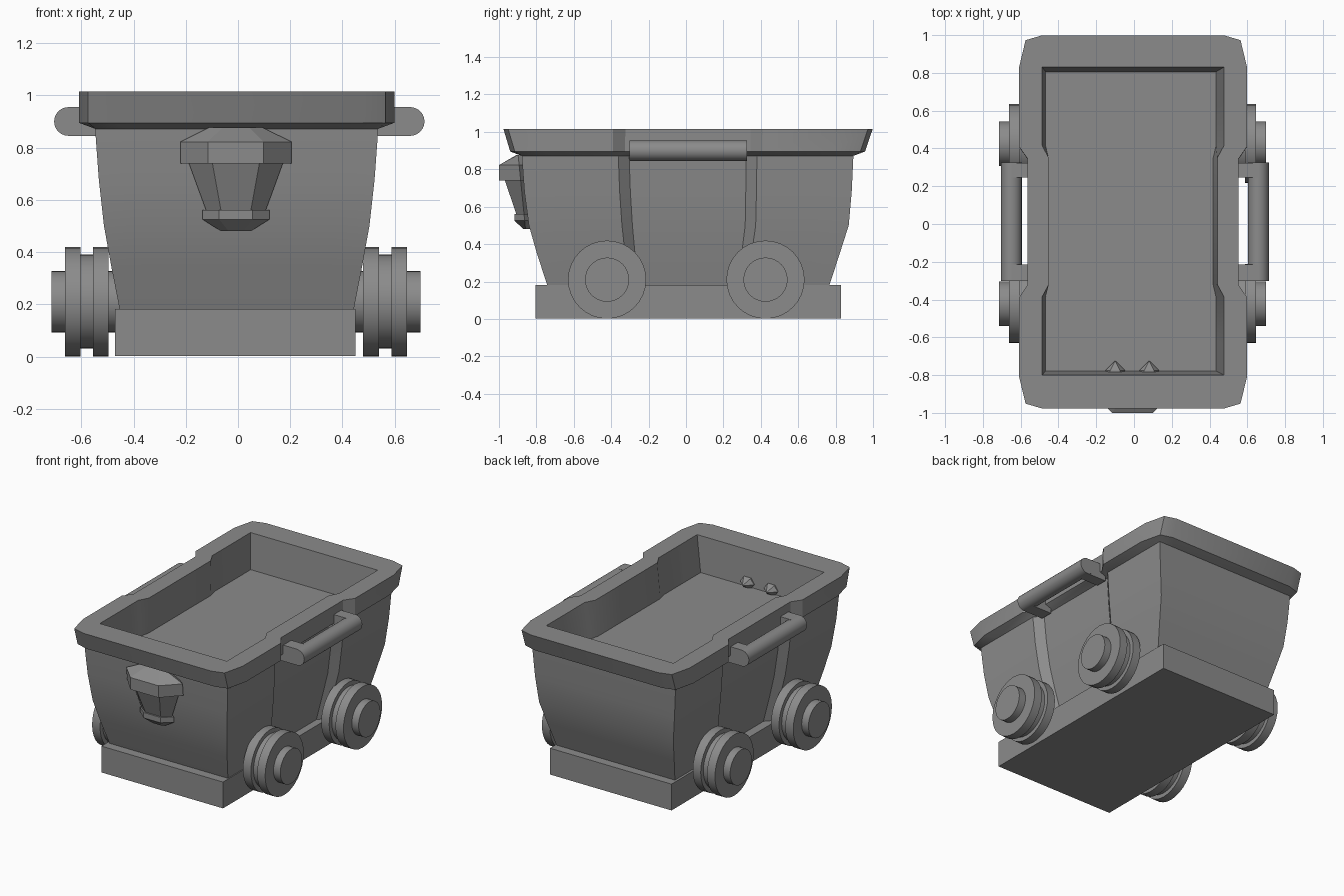
import bpy, bmesh, math

if "Cube" in bpy.data.objects:
    bpy.data.objects.remove(bpy.data.objects["Cube"])

grey = bpy.data.materials.new("mid grey")
grey.diffuse_color = (0.26, 0.26, 0.26, 1)
grey.use_nodes = True
grey.node_tree.nodes["Principled BSDF"].inputs["Base Color"].default_value = grey.diffuse_color
CX = -0.008  # shared centre line of the cart
FLOOR = 0.775  # height of the tray floor


def finish(name, bm, smooth=None):
    bmesh.ops.recalc_face_normals(bm, faces=bm.faces)
    me = bpy.data.meshes.new(name)
    bm.to_mesh(me)
    bm.free()
    me.materials.append(grey)
    ob = bpy.data.objects.new(name, me)
    bpy.context.collection.objects.link(ob)
    if smooth:
        bpy.ops.object.select_all(action='DESELECT')
        ob.select_set(True)
        bpy.context.view_layer.objects.active = ob
        bpy.ops.object.shade_smooth_by_angle(angle=math.radians(smooth))
    return ob


def loft(name, rings, smooth=None):
    """Skin a list of equal-length point rings and cap both ends."""
    bm = bmesh.new()
    vs = [[bm.verts.new(p) for p in r] for r in rings]
    n = len(vs[0])
    for a, b in zip(vs, vs[1:]):
        for i in range(n):
            j = (i + 1) % n
            bm.faces.new((a[i], a[j], b[j], b[i]))
    bm.faces.new(vs[0][::-1])
    bm.faces.new(vs[-1])
    return finish(name, bm, smooth)


def box(name, x0, x1, y0, y1, z0, z1):
    rings = [[(x0, y0, z), (x1, y0, z), (x1, y1, z), (x0, y1, z)] for z in (z0, z1)]
    return loft(name, rings)


def turned(name, profile, y, z, sides=32):
    """Round part along x from (x, radius) pairs."""
    rings = [[(x, y + r * math.cos(2 * math.pi * i / sides), z + r * math.sin(2 * math.pi * i / sides))
              for i in range(sides)] for x, r in profile]
    return loft(name, rings, 30)


def section(z, hx, y0, y1, d, no, ni, corner, shift=0.0):
    """Rectangle with chamfered corners and a shallow notch in each long side."""
    yc = (y0 + y1) / 2
    cx, cy = (0.035, 0.025) if corner else (0, 0)
    right = [(hx - 0.12, y0), (hx - cx, y0 + cy), (hx, y0 + 0.17),
             (hx, yc - no), (hx - d, yc - ni), (hx - d, yc + ni), (hx, yc + no),
             (hx, y1 - 0.17), (hx - cx, y1 - cy), (hx - 0.12, y1)]
    pts = right + [(-x, y) for x, y in reversed(right)]
    return [(x + CX + 0.003 + shift, y, z) for x, y in pts]


# Base slab
box("base", -0.47, 0.45, -0.805, 0.828, 0.002, 0.182)

# Cart: curved flanks, flared rim and shallow tray in one skin
flanks = [(0.175, 0.447, -0.74, 0.765), (0.35, 0.481, -0.797, 0.822), (0.5, 0.508, -0.84, 0.87),
          (0.68, 0.528, -0.864, 0.886), (0.872, 0.542, -0.878, 0.895)]
cart = [(z, hx, y0, y1, 0.045, 0.37 * (y1 - y0) / 1.77, 0.312 * (y1 - y0) / 1.77, False)
        for z, hx, y0, y1 in flanks]
cart += [(0.895, 0.604, -0.94, 0.957, 0.045, 0.40, 0.335, True),
         (1.015, 0.604, -0.976, 0.998, 0.045, 0.40, 0.335, True),
         (1.015, 0.481, -0.80, 0.83, 0.035, 0.40, 0.335, False),
         (FLOOR, 0.451, -0.778, 0.806, 0.015, 0.40, 0.335, False, -0.012)]
loft("cart_body", [section(*row) for row in cart], 30)

# Wheels with grooved rims and hubs, plus through axles
wheel = [(0.44, 0.118), (0.487, 0.118), (0.487, 0.209), (0.547, 0.209), (0.547, 0.18),
         (0.595, 0.18), (0.595, 0.209), (0.655, 0.209), (0.655, 0.118), (0.706, 0.118)]
for y, pos in ((-0.422, "front"), (0.425, "rear")):
    for s, side in ((1, "right"), (-1, "left")):
        turned(f"{pos}_{side}_wheel", [(CX + s * x, r) for x, r in wheel], y, 0.21)
    turned(f"{pos}_axle", [(CX - 0.46, 0.117), (CX + 0.46, 0.117)], y, 0.21)


# Side handles: round bar on two brackets
def bar(name, x, y0, y1, z, r, sides=24):
    rings = [[(x + r * math.cos(2 * math.pi * i / sides), y, z + r * math.sin(2 * math.pi * i / sides))
              for i in range(sides)] for y in (y0, y1)]
    loft(name, rings, 30)


for s, side in ((1, "right"), (-1, "left")):
    x = 0.005 + s * 0.654
    bar(f"{side}_handle_bar", x, -0.303, 0.325, 0.90, 0.055)
    for y0, y1, pos in ((-0.302, -0.215, "front"), (0.245, 0.324, "rear")):
        box(f"{side}_{pos}_handle_bracket", min(s * 0.51, x), max(s * 0.51, x), y0, y1, 0.845, 0.955)


# Flattened hexagonal front lantern, its back buried in the body wall
def hexagon(z, r, front):
    side = -0.86 - 0.1 * (z - 0.5)
    ys = (side, -0.81, -0.81, side, front, front)
    return [(CX + r * math.cos(math.radians(60 * i)), y, z) for i, y in enumerate(ys)]


loft("lantern", [hexagon(*row) for row in (
    (0.48, 0.057, -0.868), (0.525, 0.128, -0.918), (0.562, 0.128, -0.918),
    (0.562, 0.115, -0.908), (0.74, 0.18, -0.968),
    (0.74, 0.213, -1.001), (0.822, 0.213, -1.001), (0.877, 0.102, -0.905))])

# Two small pointed studs inside the tray
for x, side in ((-0.10, "left"), (0.08, "right")):
    rings = [[(x + r * math.cos(math.pi * i / 3), y, 0.80 + 0.8 * r * math.sin(math.pi * i / 3))
              for i in range(6)] for y, r in ((-0.81, 0.052), (-0.775, 0.052), (-0.725, 0.002))]
    loft(f"{side}_stud", rings)
